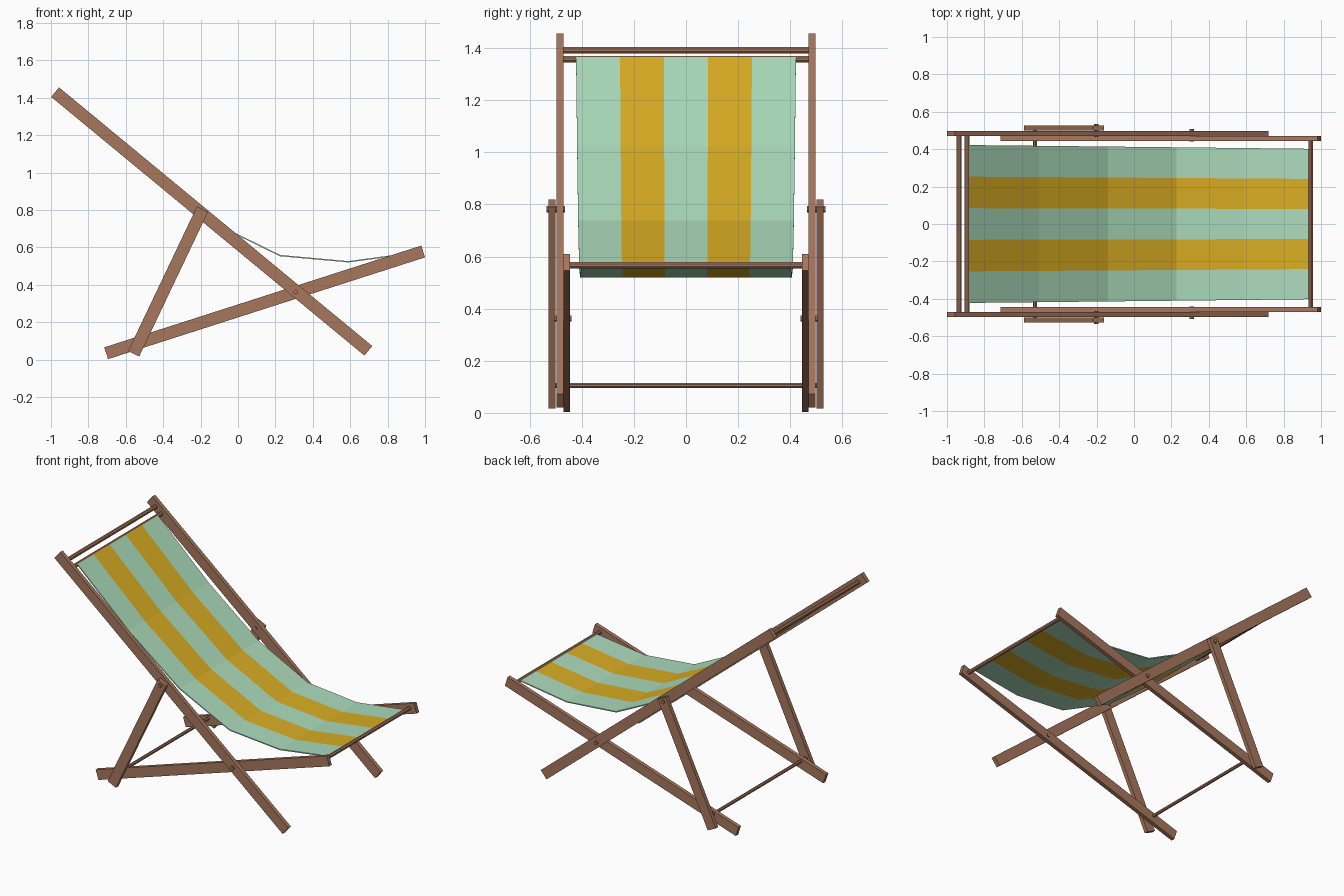
import bpy, bmesh, math
from mathutils import Vector

if "Cube" in bpy.data.objects:
    bpy.data.objects.remove(bpy.data.objects["Cube"])


def material(name, rgb):
    m = bpy.data.materials.new(name)
    m.diffuse_color = (*rgb, 1)
    m.use_nodes = True
    m.node_tree.nodes["Principled BSDF"].inputs["Base Color"].default_value = m.diffuse_color
    return m


wood = material("brown wood", (0.39, 0.187, 0.112))
mint = material("mint canvas", (0.413, 0.716, 0.503))
yellow = material("yellow canvas", (0.70, 0.423, 0.017))


def finish(name, bm, mats):
    bmesh.ops.recalc_face_normals(bm, faces=bm.faces)
    me = bpy.data.meshes.new(name)
    bm.to_mesh(me)
    bm.free()
    for m in mats:
        me.materials.append(m)
    ob = bpy.data.objects.new(name, me)
    bpy.context.collection.objects.link(ob)
    return ob


def prism(bm, profile, y0, y1):
    """Extrude an x-z outline from y0 to y1."""
    f = bm.faces.new([bm.verts.new((x, y0, z)) for x, z in profile])
    ext = bmesh.ops.extrude_face_region(bm, geom=[f])
    vs = [v for v in ext["geom"] if isinstance(v, bmesh.types.BMVert)]
    bmesh.ops.translate(bm, verts=vs, vec=(0, y1 - y0, 0))


def slat(name, a, b, y0, y1, w=0.066):
    """Flat board along the centre line a-b in the x-z plane."""
    a, b = Vector(a), Vector(b)
    d = (b - a).normalized()
    n = Vector((-d.y, d.x)) * w / 2
    bm = bmesh.new()
    prism(bm, [a - n, b - n, b + n, a + n], y0, y1)
    return finish(name, bm, [wood])


def rod(name, x, z, y0, y1, r, sides=8):
    """Round bar or bolt running along y."""
    angles = [2 * math.pi * (i + 0.5) / sides for i in range(sides)]
    bm = bmesh.new()
    prism(bm, [(x + r * math.cos(t), z + r * math.sin(t)) for t in angles], y0, y1)
    return finish(name, bm, [wood])


# Side boards and bolts, mirrored left and right
for side, s in (("left", 1), ("right", -1)):
    slat(side + "_back_rail", (-0.978, 1.43), (0.697, 0.047), s * 0.471, s * 0.498)
    slat(side + "_seat_rail", (-0.705, 0.034), (0.99, 0.578), s * 0.445, s * 0.471)
    slat(side + "_prop_strut", (-0.19, 0.804), (-0.558, 0.031), s * 0.501, s * 0.527)
    rod(side + "_main_pivot_bolt", 0.31, 0.362, s * 0.44, s * 0.507, 0.013)
    rod(side + "_strut_bolt", -0.202, 0.782, s * 0.465, s * 0.535, 0.013)

# Cross bars
rod("top_cross_bar", -0.935, 1.392, -0.475, 0.475, 0.014)
rod("back_canvas_bar", -0.893, 1.357, -0.475, 0.475, 0.014)
rod("front_canvas_bar", 0.945, 0.567, -0.45, 0.45, 0.013)
rod("lower_cross_bar", -0.53, 0.105, -0.508, 0.508, 0.011)

# Sagging canvas: five segments long, five stripes wide
sag = [(-0.885, 1.364), (-0.51, 1.02), (-0.14, 0.735),
       (0.225, 0.556), (0.59, 0.523), (0.937, 0.570)]
bm = bmesh.new()
grid = []
for i, (x, z) in enumerate(sag):
    half = 0.422 - 0.02 * i / 5
    grid.append([bm.verts.new((x, half * (2 * j / 5 - 1), z)) for j in range(6)])
for i in range(5):
    for j in range(5):
        f = bm.faces.new((grid[i][j], grid[i + 1][j], grid[i + 1][j + 1], grid[i][j + 1]))
        f.material_index = j % 2
canvas = finish("canvas_sling", bm, [mint, yellow])
thick = canvas.modifiers.new("thickness", 'SOLIDIFY')
thick.thickness = 0.007
thick.offset = 0
